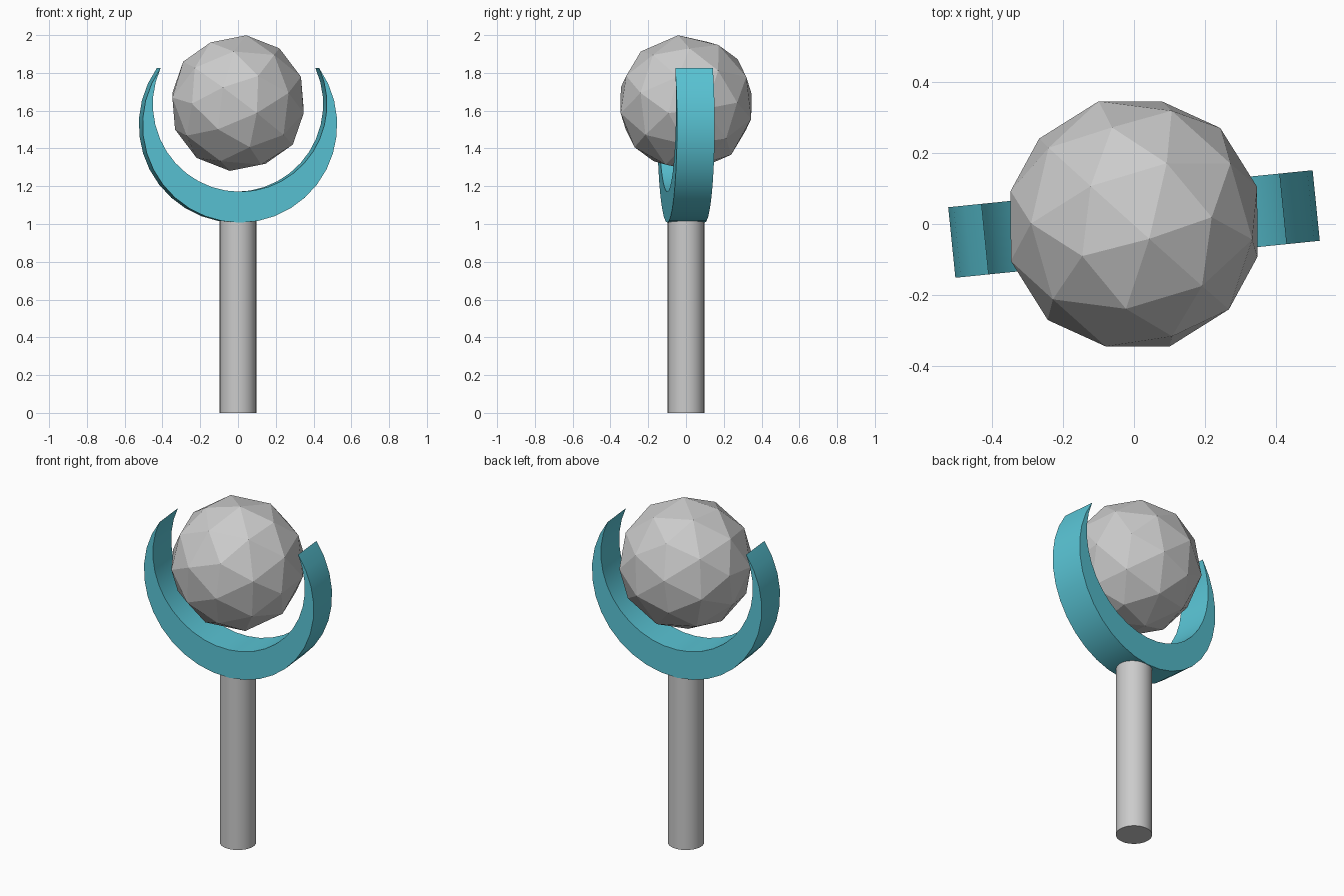
import bpy, bmesh
from math import radians, cos, sin, atan2, pi, hypot
from mathutils import Vector, Matrix

if "Cube" in bpy.data.objects:
    bpy.data.objects.remove(bpy.data.objects["Cube"])

teal = bpy.data.materials.new("teal")
teal.diffuse_color = (0.10, 0.55, 0.66, 1)
teal.use_nodes = True
teal.node_tree.nodes["Principled BSDF"].inputs["Base Color"].default_value = teal.diffuse_color


def frame(u, e):
    """Orthonormal matrix whose columns are e, u x e and u."""
    u = u.normalized()
    e = (e - u * e.dot(u)).normalized()
    return Matrix((e, u.cross(e), u)).transposed()


def arc(radius, centre_z, tip, steps):
    """Points from the right tip, under the bottom, to the left tip."""
    a = atan2(tip[1] - centre_z, tip[0])
    angles = [a - (pi + 2 * a) * i / steps for i in range(steps + 1)]
    return [(radius * cos(t), centre_z + radius * sin(t)) for t in angles]


# Pole
bpy.ops.mesh.primitive_cylinder_add(vertices=32, radius=0.097, depth=1.02,
                                    location=(0, 0, 0.51))
pole = bpy.context.object
pole.name = "pole"
bpy.ops.object.shade_smooth_by_angle(angle=radians(30))

# Crescent cradle: two arcs meeting in sharp tips, given a width
tip, half_width, steps = (0.422, 1.825), 0.1, 24
outer_z, inner_z = 1.525, 1.634
outer = arc(hypot(tip[0], tip[1] - outer_z), outer_z, tip, steps)
inner = arc(hypot(tip[0], tip[1] - inner_z), inner_z, tip, steps)
profile = outer + inner[-2:0:-1]

bm = bmesh.new()
front = [bm.verts.new((x, -half_width, z)) for x, z in profile]
back = [bm.verts.new((x, half_width, z)) for x, z in profile]
n = len(profile)
for i in range(n):
    j = (i + 1) % n
    bm.faces.new((front[i], front[j], back[j], back[i]))
for side in (front, back):
    for i in range(steps):
        quad = (side[i], side[i + 1], side[n - i - 1], side[-i % n])
        bm.faces.new(list(dict.fromkeys(quad)))
bmesh.ops.recalc_face_normals(bm, faces=bm.faces)
mesh = bpy.data.meshes.new("crescent_cradle")
bm.to_mesh(mesh)
bm.free()
mesh.materials.append(teal)
cradle = bpy.data.objects.new("crescent_cradle", mesh)
bpy.context.collection.objects.link(cradle)
cradle.rotation_euler.z = radians(5.8)
bpy.ops.object.select_all(action='DESELECT')
cradle.select_set(True)
bpy.context.view_layer.objects.active = cradle
bpy.ops.object.shade_smooth_by_angle(angle=radians(30))

# Floating faceted ball, turned so one edge midpoint points nearly straight up
bpy.ops.mesh.primitive_ico_sphere_add(subdivisions=2, radius=0.364)
ball = bpy.context.object
ball.name = "ball"
v0, v1 = Vector((0, 0, -1)), Vector((0.7236, -0.52572, -0.447215))
source = frame(v0 + v1, v1 - v0)
target = frame(Vector((0.043, -0.042, 0.359)), Vector((0.366, 0.11, -0.031)))
turn = target @ source.transposed()
ball.matrix_world = Matrix.Translation((0, 0, 1.64)) @ turn.to_4x4()
